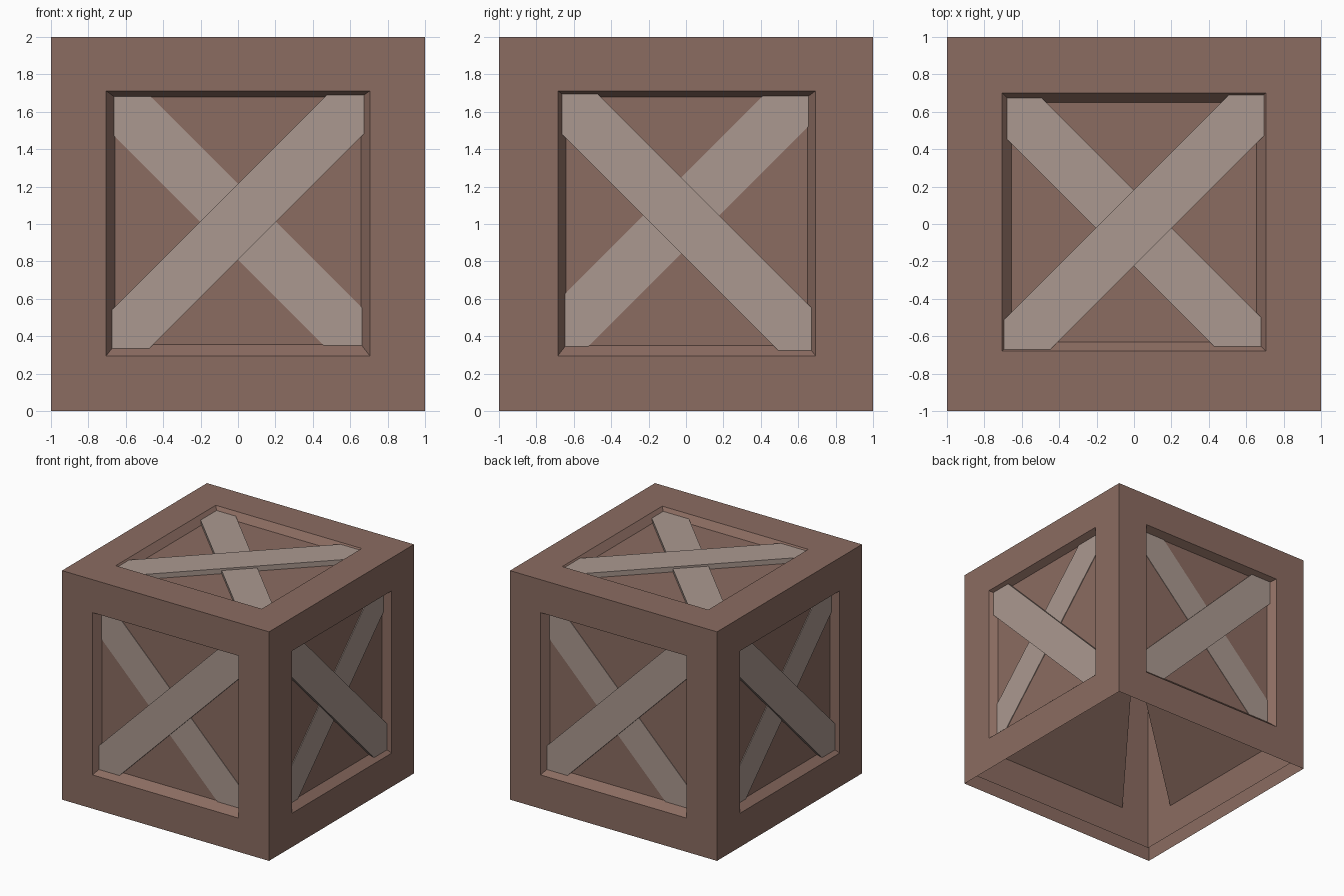
import bpy, bmesh, math
from mathutils import Matrix, Vector

if "Cube" in bpy.data.objects:
    bpy.data.objects.remove(bpy.data.objects["Cube"])


def material(name, srgb):
    m = bpy.data.materials.new(name)
    lin = [((c / 255 + 0.055) / 1.055) ** 2.4 for c in srgb]
    m.diffuse_color = (*lin, 1)
    m.use_nodes = True
    m.node_tree.nodes["Principled BSDF"].inputs["Base Color"].default_value = m.diffuse_color
    return m


BROWN = material("brown wood", (139, 108, 97))
PALE = material("pale plank wood", (171, 153, 144))
CENTRE = Vector((0, 0, 1))
APEX = Vector((0, 0, 1.2))      # recess walls all taper towards this point


def finish(bm, name, mat, recalc=False):
    if recalc:
        bmesh.ops.recalc_face_normals(bm, faces=bm.faces)
    me = bpy.data.meshes.new(name)
    bm.to_mesh(me)
    bm.free()
    me.materials.append(mat)
    ob = bpy.data.objects.new(name, me)
    bpy.context.collection.objects.link(ob)
    return ob


def side_matrix(k):
    """Local u right, v up, w outward -> world, for side k (0 = front)."""
    return (Matrix.Translation(CENTRE) @ Matrix.Rotation(k * math.pi / 2, 4, 'Z')
            @ Matrix.Rotation(math.pi / 2, 4, 'X'))


def rect(u0, u1, v0, v1, w):
    return [Vector(p) for p in ((u0, v0, w), (u1, v0, w), (u1, v1, w), (u0, v1, w))]


# per side: name, matrix, recess rectangle, planks (angle, centre offset, front depth, back depth)
FRONT = ((-.705, .705, -.705, .712),
         ((45, .0125, .043, .064), (-45, .0125, .060, .064)))
RIGHT = ((-.685, .693, -.705, .712),
         ((-45, .02, .031, .061), (45, .07, .055, .061)))
TOP = ((-.705, .705, -.68, .70),
       ((45, -.02, .012, .056), (-45, -.022, .029, .056)))
SIDES = [("front", side_matrix(0), *FRONT), ("right", side_matrix(1), *RIGHT),
         ("back", side_matrix(2), *FRONT), ("left", side_matrix(3), *RIGHT),
         ("top", Matrix.Translation(CENTRE), *TOP)]

# outer frame: open-bottomed box with a tapering recess in each face
bm = bmesh.new()
for name, mat, hole, planks in SIDES:
    o = [bm.verts.new(mat @ p) for p in rect(-1, 1, -1, 1, 1)]
    i = [bm.verts.new(mat @ p) for p in rect(*hole, 1)]
    tip = bm.verts.new(APEX)
    for a in range(4):
        b = (a + 1) % 4
        bm.faces.new((o[a], o[b], i[b], i[a]))
        bm.faces.new((i[a], i[b], tip))
bmesh.ops.remove_doubles(bm, verts=bm.verts, dist=1e-4)
finish(bm, "crate_frame", BROWN)

# inner box: open-bottomed, forms the recessed panels
bm = bmesh.new()
bmesh.ops.create_cube(bm, size=2)
for v in bm.verts:
    v.co = (v.co.x * .938, v.co.y * .934, 1.943 if v.co.z > 0 else .072)
bottom = [f for f in bm.faces if f.normal.z < -.9]
bmesh.ops.delete(bm, geom=bottom, context='FACES_ONLY')
finish(bm, "inner_panels", BROWN)

# crossed planks, ends tucked behind the frame
for name, mat, hole, planks in SIDES:
    for n, (angle, off, d0, d1) in enumerate(planks):
        bm = bmesh.new()
        bmesh.ops.create_cube(bm, size=1)
        place = (mat @ Matrix.Translation((0, off, 1 - (d0 + d1) / 2))
                 @ Matrix.Rotation(math.radians(angle), 4, 'Z')
                 @ Matrix.Diagonal((2.1, .287, d1 - d0, 1)))
        bmesh.ops.transform(bm, matrix=place, verts=bm.verts)
        finish(bm, f"{name}_plank_{n + 1}", PALE, True)
